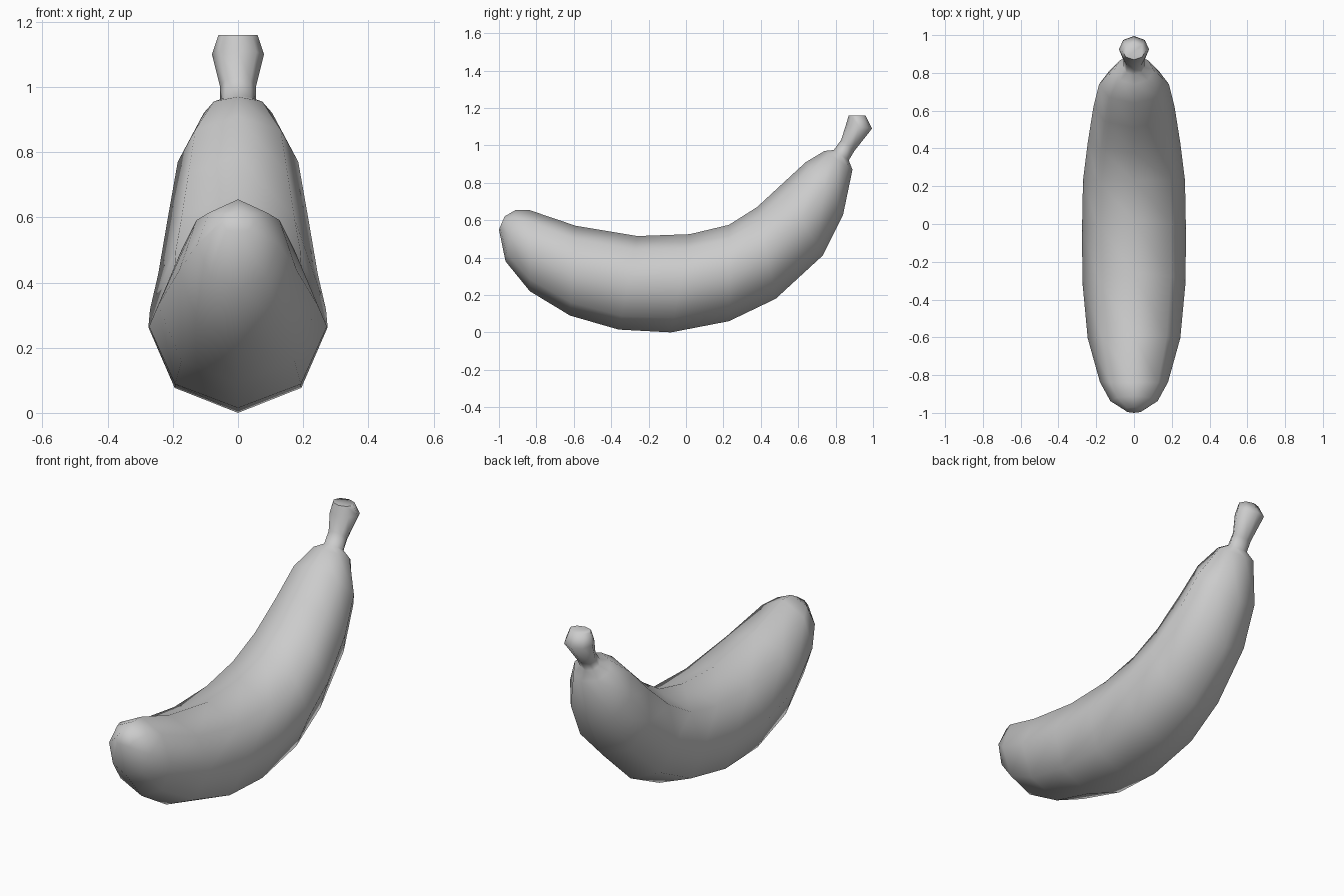
import bpy, bmesh, math
from mathutils import Vector

cube = bpy.data.objects.get("Cube")
if cube:
    bpy.data.objects.remove(cube, do_unlink=True)

SIDES = 8

peel = bpy.data.materials.new("pale_grey")
peel.use_nodes = True
GREY = (0.6, 0.6, 0.6, 1)
peel.diffuse_color = GREY
peel.node_tree.nodes["Principled BSDF"].inputs["Base Color"].default_value = GREY

# Each section: outer curve y, z, inner curve y, z, half width
sections = [
    (-1.00, 0.55, -0.97, 0.62, 0.05),    # blossom tip
    (-0.965, 0.38, -0.91, 0.655, 0.125),
    (-0.835, 0.22, -0.84, 0.655, 0.18),
    (-0.62, 0.09, -0.59, 0.57, 0.245),
    (-0.36, 0.015, -0.26, 0.515, 0.273),
    (-0.08, 0.0, 0.02, 0.525, 0.275),    # belly
    (0.23, 0.06, 0.23, 0.575, 0.27),
    (0.48, 0.18, 0.38, 0.67, 0.245),
    (0.73, 0.41, 0.51, 0.79, 0.215),
    (0.84, 0.63, 0.64, 0.91, 0.185),
    (0.89, 0.87, 0.74, 0.97, 0.105),     # shoulder
    (0.87, 0.92, 0.79, 0.975, 0.055),    # neck
    (0.90, 0.97, 0.83, 1.03, 0.055),
    (0.995, 1.09, 0.855, 1.11, 0.08),    # stem knob
    (0.96, 1.16, 0.87, 1.16, 0.06),
]

# Loft octagonal rings along the curved body
bm = bmesh.new()
rings = []
for oy, oz, iy, iz, width in sections:
    outer, inner = Vector((0, oy, oz)), Vector((0, iy, iz))
    middle, radius = (outer + inner) / 2, (outer - inner) / 2
    ring = []
    for i in range(SIDES):
        a = math.tau * i / SIDES
        side = Vector((width * math.sin(a), 0, 0))
        ring.append(bm.verts.new(middle + radius * math.cos(a) + side))
    rings.append(ring)
for a, b in zip(rings, rings[1:]):
    for i in range(SIDES):
        j = (i + 1) % SIDES
        bm.faces.new((a[i], a[j], b[j], b[i]))
bm.faces.new(rings[0])
bm.faces.new(rings[-1])
bmesh.ops.recalc_face_normals(bm, faces=bm.faces)

mesh = bpy.data.meshes.new("banana")
bm.to_mesh(mesh)
bm.free()
mesh.materials.append(peel)
banana = bpy.data.objects.new("banana", mesh)
bpy.context.collection.objects.link(banana)

# Smooth skin
bpy.context.view_layer.objects.active = banana
banana.select_set(True)
bpy.ops.object.shade_smooth_by_angle(angle=math.radians(75))
